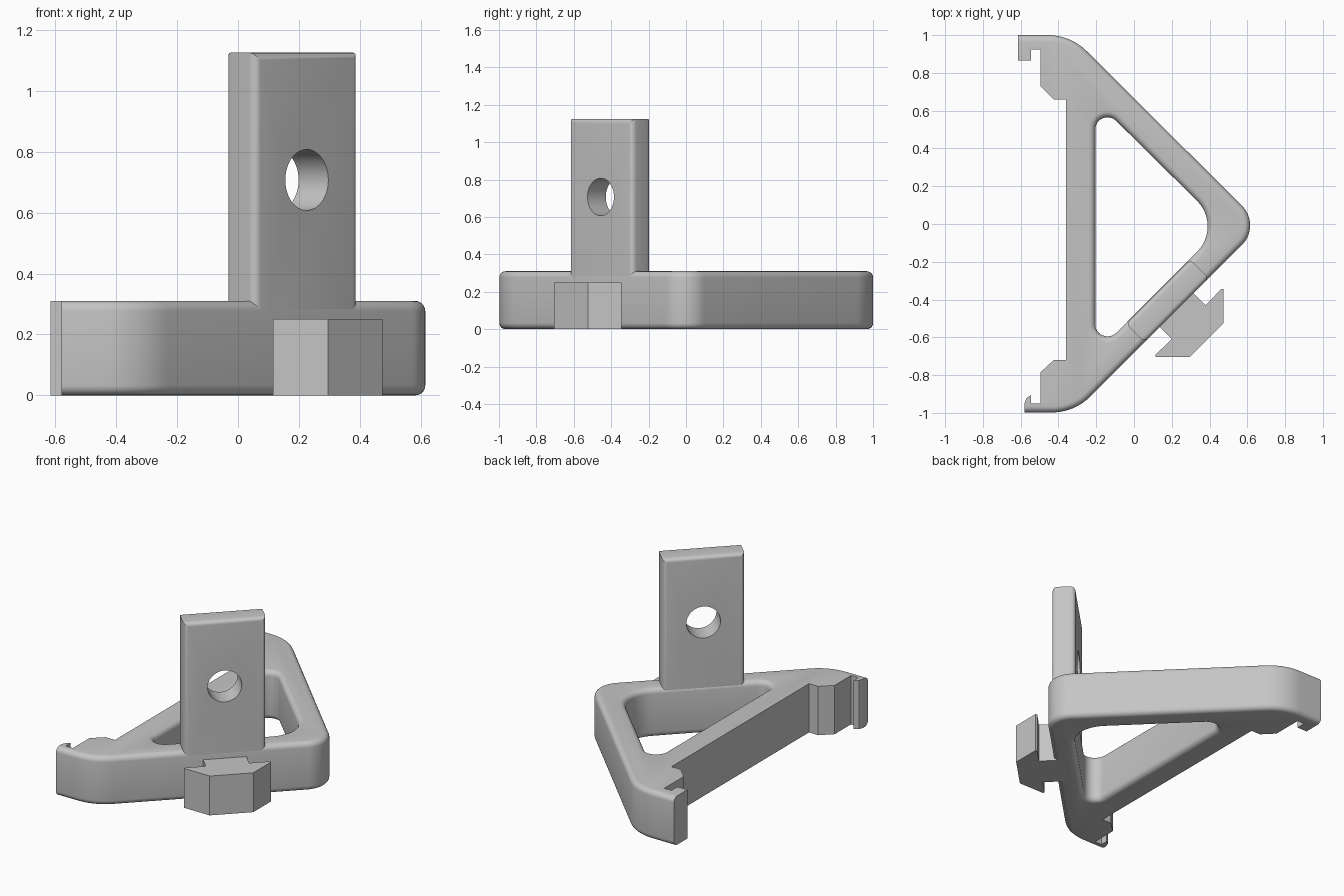
import bpy, bmesh, math
from mathutils import Vector, Matrix

if "Cube" in bpy.data.objects:
    bpy.data.objects.remove(bpy.data.objects["Cube"], do_unlink=True)

grey = bpy.data.materials.new("plain grey")
grey.use_nodes = True
grey.diffuse_color = (0.56, 0.56, 0.56, 1)
grey.node_tree.nodes["Principled BSDF"].inputs["Base Color"].default_value = (0.56, 0.56, 0.56, 1)

FILLET = 0.033
BASE_H = 0.31
# Diagonal arm frame: local x along the arm, local y inward, z up
ARM = Matrix.Translation((-0.115, -0.115, 0)) @ Matrix.Rotation(math.pi / 4, 4, "Z")


def finish(bm, name):
    bmesh.ops.recalc_face_normals(bm, faces=bm.faces)
    mesh = bpy.data.meshes.new(name)
    bm.to_mesh(mesh)
    bm.free()
    mesh.materials.append(grey)
    ob = bpy.data.objects.new(name, mesh)
    bpy.context.collection.objects.link(ob)
    return ob


def activate(ob):
    bpy.ops.object.select_all(action="DESELECT")
    ob.select_set(True)
    bpy.context.view_layer.objects.active = ob


def cut(ob, cutter):
    cutter.hide_render = True
    mod = ob.modifiers.new("cut", "BOOLEAN")
    mod.object, mod.operation, mod.solver = cutter, "DIFFERENCE", "EXACT"
    activate(ob)
    bpy.ops.object.modifier_apply(modifier=mod.name)
    bpy.data.objects.remove(cutter, do_unlink=True)


def smooth(ob):
    activate(ob)
    bpy.ops.object.shade_smooth_by_angle(angle=math.radians(35))


def round_corner(a, b, c, r, steps=10):
    """Arc of radius r that replaces corner b of the path a-b-c."""
    a, b, c = Vector(a), Vector(b), Vector(c)
    d1, d2 = (a - b).normalized(), (c - b).normalized()
    half = d1.angle(d2) / 2
    mid = b + (d1 + d2).normalized() * (r / math.sin(half))
    p = b + d1 * (r / math.tan(half)) - mid
    q = b + d2 * (r / math.tan(half)) - mid
    sweep = p.angle_signed(q)
    return [tuple(mid + Matrix.Rotation(-sweep * i / steps, 2) @ p) for i in range(steps + 1)]


def prism(points, z0, z1):
    bm = bmesh.new()
    face = bm.faces.new([bm.verts.new((x, y, z0)) for x, y in points])
    ext = bmesh.ops.extrude_face_region(bm, geom=[face])["geom"]
    bmesh.ops.translate(bm, vec=(0, 0, z1 - z0),
                        verts=[g for g in ext if isinstance(g, bmesh.types.BMVert)])
    return bm


# Triangular base with hooked ends; only its outer rim is rounded
tip_a, tip_b = (-0.615, 1.0), (-0.58, -0.998)
corner_a, apex, corner_b = (-0.336, 1.0), (0.676, -0.007), (-0.316, -0.998)
rim = [tip_a]
rim += round_corner(tip_a, corner_a, apex, 0.29)
rim += round_corner(corner_a, apex, corner_b, 0.147, 16)
rim += round_corner(apex, corner_b, tip_b, 0.29)
rim += [tip_b]
hooks = [(-0.58, -0.95), (-0.57, -0.922), (-0.545, -0.905), (-0.545, -0.95),
         (-0.495, -0.95), (-0.495, -0.785), (-0.425, -0.72), (-0.36, -0.72),
         (-0.36, 0.66), (-0.425, 0.66), (-0.495, 0.73), (-0.495, 0.925),
         (-0.545, 0.925), (-0.545, 0.865), (-0.615, 0.865)]
bm = prism(rim + hooks, 0, BASE_H)
rim_keys = {(round(x, 4), round(y, 4)) for x, y in rim}
rim_edges = [e for e in bm.edges if abs(e.verts[0].co.z - e.verts[1].co.z) < 1e-4
             and all((round(v.co.x, 4), round(v.co.y, 4)) in rim_keys for v in e.verts)]
bmesh.ops.bevel(bm, geom=rim_edges, offset=FILLET, segments=5, profile=0.5, affect="EDGES")
base = finish(bm, "triangular_base")

# Rounded triangular opening, flared at both ends to round its lips
corners = [((-0.14, -0.53), 0.065, -180, -45), ((0.2, -0.012), 0.19, -45, 45),
           ((-0.14, 0.5), 0.065, 45, 180)]


def opening_ring(bm, z, grow):
    ring = []
    for (cx, cy), r, start, end in corners:
        for i in range(13):
            t = math.radians(start + (end - start) * i / 12)
            ring.append(bm.verts.new((cx + (r + grow) * math.cos(t),
                                      cy + (r + grow) * math.sin(t), z)))
    return ring


levels = [(-0.05, FILLET)]
for i in range(6):
    t = math.pi / 2 * i / 5
    levels.append((FILLET * (1 - math.cos(t)), FILLET * (1 - math.sin(t))))
levels += [(BASE_H - z, g) for z, g in reversed(levels)]
bm = bmesh.new()
rings = [opening_ring(bm, z, g) for z, g in levels]
for low, high in zip(rings, rings[1:]):
    for i in range(len(low)):
        j = (i + 1) % len(low)
        bm.faces.new((low[i], low[j], high[j], high[i]))
bm.faces.new(rings[0])
bm.faces.new(rings[-1])
cut(base, finish(bm, "opening_cutter"))
smooth(base)

# Upright post on one arm, with rounded borders on both broad faces
outer, inner, reach = -0.482, -0.344, 0.241
bm = prism([(-reach, outer), (reach, outer), (reach, inner), (-reach, inner)], 0.1, 1.125)
borders = [e for e in bm.edges if abs(e.verts[0].co.y - e.verts[1].co.y) < 1e-4
           and max(v.co.z for v in e.verts) > 1]
bmesh.ops.bevel(bm, geom=borders, offset=0.026, segments=5, profile=0.5, affect="EDGES")
bm.transform(ARM)
post = finish(bm, "upright_post")

# Round hole through the post
bm = bmesh.new()
bmesh.ops.create_cone(bm, cap_ends=True, segments=48, radius1=0.1, radius2=0.1, depth=0.6,
                      matrix=ARM @ Matrix.Translation((0, -0.41, 0.707))
                      @ Matrix.Rotation(math.pi / 2, 4, "X"))
cut(post, finish(bm, "hole_cutter"))
smooth(post)


# Arrow-shaped clip on the outside of the arm, mirrored about its centre line
def to_arm(x, y):
    return tuple((ARM.inverted() @ Vector((x, y, 0))).xy)


half = [to_arm(*p) for p in [(0.27, -0.32), (0.378, -0.43), (0.462, -0.345),
                             (0.475, -0.345), (0.475, -0.525)]]
bm = prism(half + [(-x, y) for x, y in reversed(half)], 0, 0.25)
bm.transform(ARM)
finish(bm, "arrow_clip")
